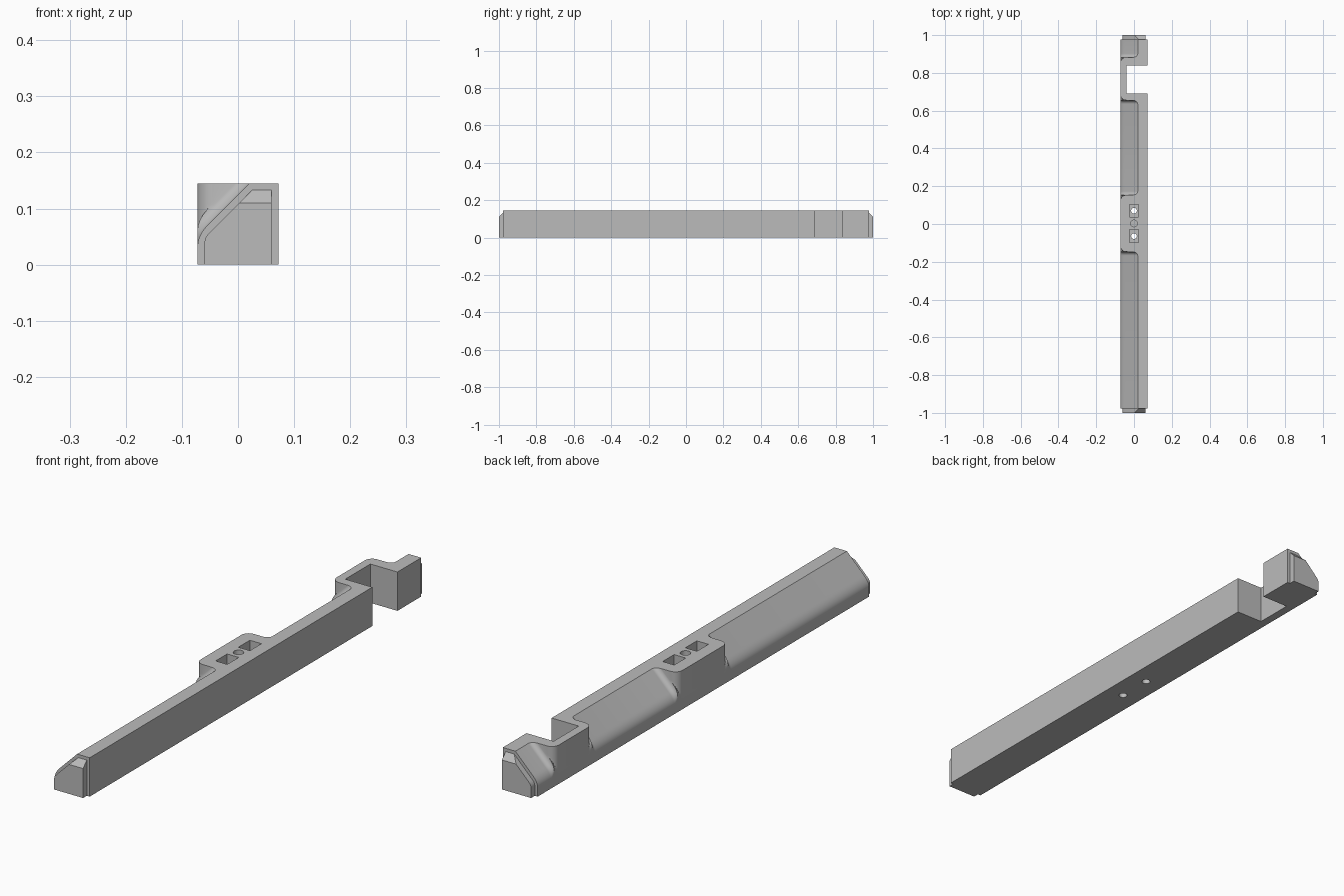
import bpy, bmesh, math
from mathutils import Matrix

cube = bpy.data.objects.get("Cube")
if cube:
    bpy.data.objects.remove(cube, do_unlink=True)

HALF_W, HEIGHT, BODY_END = 0.072, 0.145, 0.978
SLOPE = 0.125                 # sloped face follows x = z - SLOPE
FILLET, ROUND = 0.02, 0.03    # inner and outer radii of the full-height blocks
BLOCKS = [(-0.147, 0.153), (0.655, 0.882)]
MID = 0.003                   # centre of the middle block

grey = bpy.data.materials.new("plain grey")
grey.use_nodes = True
grey.diffuse_color = (0.5, 0.5, 0.5, 1)
grey.node_tree.nodes["Principled BSDF"].inputs["Base Color"].default_value = (0.5, 0.5, 0.5, 1)


def make_object(name, bm):
    bmesh.ops.recalc_face_normals(bm, faces=bm.faces[:])
    mesh = bpy.data.meshes.new(name)
    bm.to_mesh(mesh)
    bm.free()
    obj = bpy.data.objects.new(name, mesh)
    bpy.context.collection.objects.link(obj)
    mesh.materials.append(grey)
    return obj


def loft(name, rings):
    """Solid skinned through closed rings with equal point counts."""
    bm = bmesh.new()
    loops = [[bm.verts.new(p) for p in ring] for ring in rings]
    n = len(loops[0])
    for a, b in zip(loops, loops[1:]):
        for i in range(n):
            j = (i + 1) % n
            bm.faces.new((a[i], a[j], b[j], b[i]))
    bm.faces.new(loops[0])
    bm.faces.new(loops[-1])
    return make_object(name, bm)


def slope_x(z, lift):
    """Side wall blending softly into the slope."""
    a, b, k = -HALF_W, z - SLOPE - lift * math.sqrt(2), 0.02
    h = max(k - abs(a - b), 0) / k
    return max(a, b) + h * h * k / 4


def left_x(y, z):
    """Left boundary of the bar, including the blocks and their fillets."""
    s = min(max(a - y, y - b) for a, b in BLOCKS)
    if s >= 0:
        c = max(FILLET - s, 0)
        return slope_x(z, FILLET - math.sqrt(FILLET ** 2 - c * c))
    c = max(ROUND + s, 0)
    limit = -HALF_W + ROUND - math.sqrt(ROUND ** 2 - c * c)
    return min(limit, slope_x(z, FILLET * c / ROUND))


# Stations along the bar, dense around every block wall
stations = {-BODY_END, BODY_END}
for a, b in BLOCKS:
    for wall, out in ((a, -1), (b, 1)):
        for i in range(9):
            t = math.sin(i / 8 * math.pi / 2)
            stations.add(wall + out * (FILLET * (1 - t) + 0.0002))
            stations.add(wall - out * (ROUND * (1 - t) + 0.0002))

levels = [0] + [0.03 + (HEIGHT - 0.03) * i / 28 for i in range(29)]
rings = []
for y in sorted(stations):
    ring = [(left_x(y, z), y, z) for z in levels]
    rings.append(ring + [(HALF_W, y, HEIGHT), (HALF_W, y, 0)])
body = loft("bar_body", rings)


def cut(cutter):
    mod = body.modifiers.new("cut", 'BOOLEAN')
    mod.operation = 'DIFFERENCE'
    mod.solver = 'EXACT'
    mod.object = cutter
    cutter.hide_render = True
    bpy.context.view_layer.objects.active = body
    bpy.ops.object.modifier_apply(modifier=mod.name)
    bpy.data.objects.remove(cutter, do_unlink=True)


def box(x0, x1, y0, y1, z0, z1):
    return loft("box_cutter", [[(x0, y, z0), (x1, y, z0), (x1, y, z1), (x0, y, z1)]
                               for y in (y0, y1)])


def cylinder(y, radius, z0, z1):
    bm = bmesh.new()
    bmesh.ops.create_cone(bm, cap_ends=True, segments=32, radius1=radius, radius2=radius,
                          depth=z1 - z0, matrix=Matrix.Translation((0, y, (z0 + z1) / 2)))
    return make_object("hole_cutter", bm)


# Side notch, nut pockets with through holes, and the blind centre hole
cut(box(-0.04, 0.1, 0.69, 0.838, -0.1, 0.3))
for side in (-1, 1):
    y = MID + side * 0.067
    cut(box(-0.024, 0.024, y - 0.034, y + 0.034, 0.06, 0.3))
    cut(cylinder(y, 0.015, -0.1, 0.1))
cut(cylinder(MID, 0.018, 0.09, 0.3))

# Stepped-in end caps with a bevelled top
outline = [(-0.06, 0), (0.06, 0), (0.06, 0.133), (0.025, 0.133),
           (-0.05, 0.058), (-0.057, 0.05), (-0.06, 0.04)]
parts = [body]
for name, side in (("front_end_cap", -1), ("back_end_cap", 1)):
    inner = [(x, side * BODY_END, z) for x, z in outline]
    outer = [(x - 0.023 if 0 < x < 0.05 else x, side * 1.0, min(z, 0.11)) for x, z in outline]
    parts.append(loft(name, [inner, outer]))

# Smooth rounded faces, keep hard edges
bpy.ops.object.select_all(action='DESELECT')
for obj in parts:
    obj.select_set(True)
bpy.context.view_layer.objects.active = body
bpy.ops.object.shade_smooth_by_angle(angle=math.radians(25))
